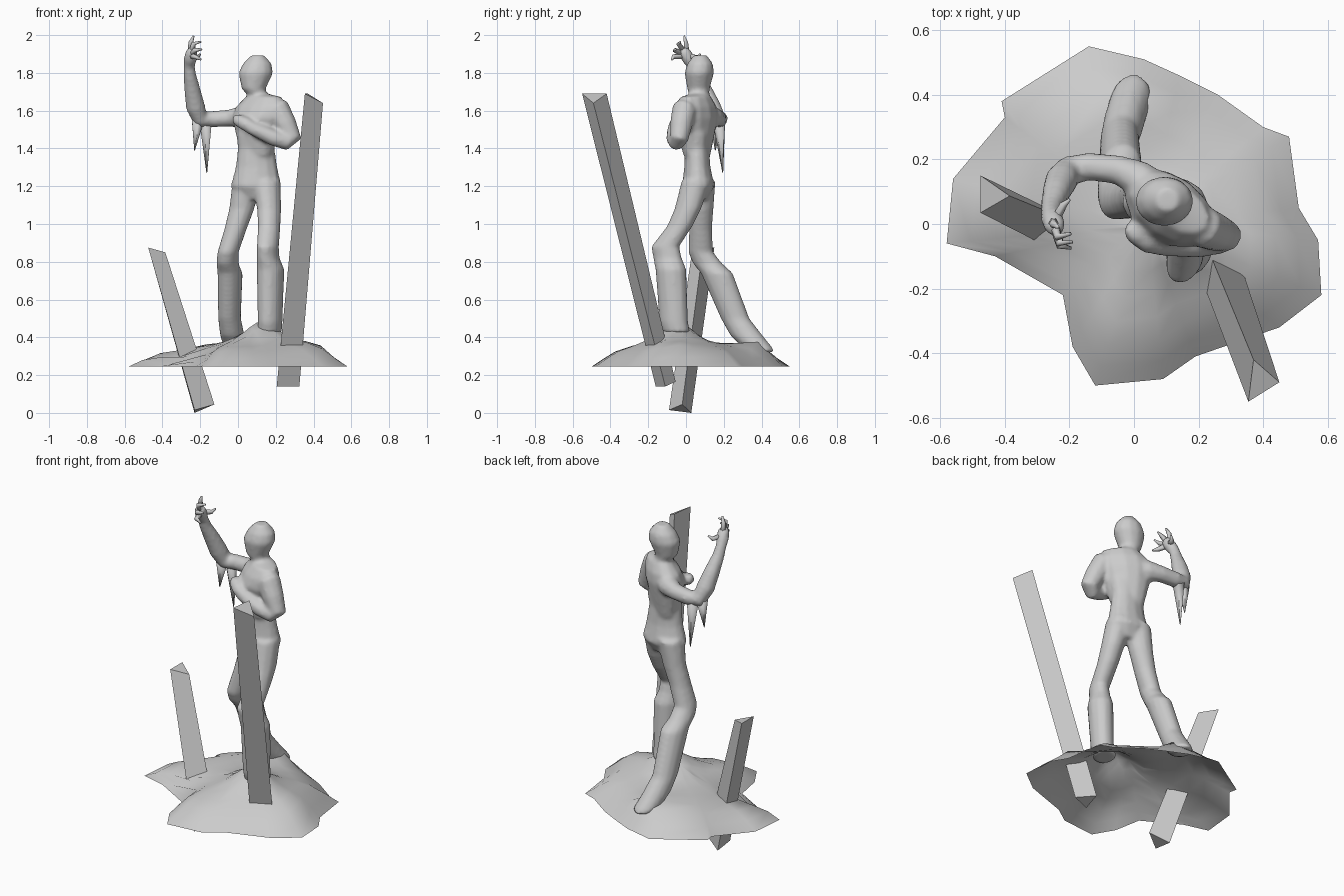
import bpy
import bmesh
import math
from mathutils import Vector, Quaternion

default_cube = bpy.data.objects.get("Cube")
if default_cube:
    bpy.data.objects.remove(default_cube, do_unlink=True)

# One plain stone grey for everything
stone = bpy.data.materials.new("stone grey")
stone.use_nodes = True
stone.diffuse_color = (0.6, 0.6, 0.6, 1)
stone.node_tree.nodes["Principled BSDF"].inputs["Base Color"].default_value = (0.6, 0.6, 0.6, 1)


def finish(name, bm, smooth=True, closed=True):
    """Turn a bmesh into a named, coloured object."""
    if closed:
        bmesh.ops.recalc_face_normals(bm, faces=bm.faces[:])
    mesh = bpy.data.meshes.new(name)
    bm.to_mesh(mesh)
    bm.free()
    mesh.materials.append(stone)
    for polygon in mesh.polygons:
        polygon.use_smooth = smooth
    obj = bpy.data.objects.new(name, mesh)
    bpy.context.collection.objects.link(obj)
    return obj


def skin(bm, rings):
    """Bridge successive vertex rings and close both ends."""
    count = len(rings[0])
    for lower, upper in zip(rings, rings[1:]):
        for i in range(count):
            j = (i + 1) % count
            bm.faces.new((lower[i], lower[j], upper[j], upper[i]))
    bm.faces.new(rings[0][::-1])
    bm.faces.new(rings[-1])


def stack(bm, sections, yaw=0, sides=12):
    """Loft level ellipses given as x, y, z, half width, half depth."""
    turn = Quaternion((0, 0, 1), math.radians(yaw))
    rings = []
    for x, y, z, width, depth in sections:
        ring = []
        for i in range(sides):
            angle = math.tau * i / sides
            offset = Vector((width * math.cos(angle), depth * math.sin(angle), 0))
            ring.append(bm.verts.new(Vector((x, y, z)) + turn @ offset))
        rings.append(ring)
    skin(bm, rings)


def limb(bm, stations, sides=10):
    """Sweep a round section along a path of x, y, z, radius."""
    points = [Vector(station[:3]) for station in stations]
    last = len(points) - 1
    tangent = Vector((0, 0, 1))
    frame = Quaternion()
    rings = []
    for k, point in enumerate(points):
        ahead = (points[min(k + 1, last)] - points[max(k - 1, 0)]).normalized()
        frame = tangent.rotation_difference(ahead) @ frame
        tangent = ahead
        ring = []
        for i in range(sides):
            angle = math.tau * i / sides
            offset = Vector((math.cos(angle), math.sin(angle), 0)) * stations[k][3]
            ring.append(bm.verts.new(point + frame @ offset))
        rings.append(ring)
    skin(bm, rings)


def prism(name, top, bottom):
    """Three-sided beam between two triangles."""
    bm = bmesh.new()
    skin(bm, [[bm.verts.new(p) for p in bottom], [bm.verts.new(p) for p in top]])
    finish(name, bm, smooth=False)


# Ground: open mound with an irregular rim, swelling around both feet and
# to the left, and sinking beside the short beam
rim = [(-.14, .55), (.03, .51), (.14, .46), (.26, .4), (.4, .3), (.48, .27), (.51, .05),
       (.57, -.05), (.58, -.22), (.45, -.32), (.19, -.41), (.09, -.48), (-.12, -.5),
       (-.19, -.38), (-.22, -.22), (-.43, -.1), (-.58, -.06), (-.56, .14), (-.4, .33),
       (-.41, .38)]
levels = [(1, .245), (.88, .285), (.75, .325), (.6, .35), (.45, .365), (.3, .37), (.15, .375)]
swells = [(.13, -.05, .11, .014), (0, .4, .065, .009), (.41, -.06, .035, .014),
          (-.31, -.07, -.065, .02)]


def ground_point(corner, scale, height):
    spot = Vector((.04, 0)).lerp(Vector(corner), scale)
    for x, y, rise, spread in swells:
        distance = (spot.x - x) ** 2 + (spot.y - y) ** 2
        height += rise * math.exp(-distance / spread) * min(1, 5 * (1 - scale))
    return spot.x, spot.y, height


bm = bmesh.new()
rings = [[bm.verts.new(ground_point(corner, scale, height)) for corner in rim]
         for scale, height in levels]
crown = bm.verts.new(ground_point(rim[0], 0, .38))
for outer, inner in zip(rings, rings[1:]):
    for i in range(len(rim)):
        bm.faces.new((outer[i], inner[i], inner[i - 1], outer[i - 1]))
for i in range(len(rim)):
    bm.faces.new((rings[-1][i], crown, rings[-1][i - 1]))
bm.normal_update()
bmesh.ops.reverse_faces(bm, faces=[f for f in bm.faces if f.normal.z < 0])
finish("ground_mound", bm, closed=False)

# Leaning three-sided beams driven through the ground
prism("tall_beam",
      [(.354, -.55, 1.69), (.45, -.49, 1.64), (.37, -.42, 1.69)],
      [(.205, -.16, .14), (.325, -.11, .14), (.22, -.055, .165)])
prism("short_beam",
      [(-.475, .15, .875), (-.475, .035, .875), (-.385, .087, .85)],
      [(-.23, .028, 0), (-.23, -.09, .015), (-.125, -.02, .045)])

# Body: hips nearly square, chest turned to the right
body = bmesh.new()
stack(body, [
    (.1, .06, 1.13, .07, .05), (.095, .065, 1.2, .135, .087),
    (.098, .06, 1.3, .112, .07), (.096, .058, 1.4, .098, .065),
    (.1, .055, 1.48, .11, .075)])
stack(body, [
    (.096, .058, 1.36, .09, .06), (.1, .053, 1.48, .125, .087),
    (.105, .047, 1.56, .15, .105), (.12, .05, 1.62, .15, .092),
    (.135, .052, 1.672, .11, .065), (.11, .07, 1.69, .045, .045)], yaw=-36)

# Neck and faceless head
stack(body, [
    (.11, .075, 1.62, .05, .05), (.1, .07, 1.68, .048, .052),
    (.083, .066, 1.715, .064, .06), (.094, .07, 1.8, .093, .079),
    (.102, .075, 1.85, .076, .068), (.104, .075, 1.893, .036, .036)])

# Legs: the left bears the weight in front, the right trails behind
stack(body, [
    (.15, .055, 1.23, .075, .08), (.165, .01, 1.08, .063, .073),
    (.165, -.032, .99, .058, .07), (.158, -.11, .88, .054, .079),
    (.16, -.098, .82, .056, .08), (.172, -.08, .76, .071, .085),
    (.17, -.065, .48, .063, .08), (.167, -.05, .425, .063, .075)], yaw=-25)
stack(body, [
    (.045, .08, 1.23, .075, .078), (.02, .083, 1.08, .068, .063),
    (-.014, .077, .97, .06, .062), (-.053, .078, .85, .056, .068),
    (-.055, .115, .79, .058, .08), (-.042, .163, .74, .066, .087),
    (-.045, .26, .5, .06, .078), (-.03, .32, .41, .064, .088),
    (-.012, .38, .345, .064, .08), (0, .41, .32, .055, .06)], yaw=-15)

# Left arm folded across the chest, hand resting on it
limb(body, [
    (.17, .01, 1.61, .06), (.215, -.01, 1.605, .066), (.25, -.025, 1.53, .061),
    (.287, -.037, 1.45, .05), (.26, -.05, 1.435, .046), (.19, -.062, 1.455, .044),
    (.08, -.062, 1.505, .037), (.04, -.052, 1.53, .038), (0, -.025, 1.55, .034),
    (-.02, -.005, 1.56, .02)])

# Right arm held out from the shoulder with the forearm raised
limb(body, [
    (.07, .09, 1.575, .07), (.01, .143, 1.565, .058), (-.05, .168, 1.56, .046),
    (-.14, .178, 1.555, .044), (-.2, .165, 1.555, .048), (-.225, .135, 1.62, .052),
    (-.24, .1, 1.7, .045), (-.255, .055, 1.79, .034), (-.258, .035, 1.84, .03),
    (-.252, .012, 1.875, .036), (-.245, -.008, 1.91, .033), (-.24, -.02, 1.93, .02)])

# Fuse the body parts into one continuous skin
figure = finish("body", body)
fuse = figure.modifiers.new("fuse", 'REMESH')
fuse.mode = 'VOXEL'
fuse.voxel_size = .011
fuse.use_smooth_shade = True
soften = figure.modifiers.new("soften", 'SMOOTH')
soften.factor = .5
soften.iterations = 6

# Clawed fingers as knuckle and tip positions
fingers = {
    "thumb": ((-.218, .06, 1.88), (-.2, .075, 1.9)),
    "index_finger": ((-.25, 0, 1.96), (-.235, -.01, 1.995)),
    "middle_finger": ((-.235, -.04, 1.955), (-.195, -.03, 1.965)),
    "ring_finger": ((-.23, -.06, 1.92), (-.19, -.055, 1.925)),
    "little_finger": ((-.228, -.068, 1.885), (-.195, -.075, 1.87))}
for name, (knuckle, tip) in fingers.items():
    bm = bmesh.new()
    limb(bm, [(-.248, .005, 1.89, .018), (*knuckle, .013), (*tip, .005)], sides=6)
    finish("right_" + name, bm)

# Torn sleeve hanging in points below the right elbow
for name, root, tip in (
        ("outer_sleeve_tatter", (-.215, .16, 1.55), (-.23, .155, 1.39)),
        ("inner_sleeve_tatter", (-.17, .175, 1.55), (-.165, .195, 1.27))):
    bm = bmesh.new()
    limb(bm, [(*root, .036), (*tip, .002)], sides=5)
    finish(name, bm)
